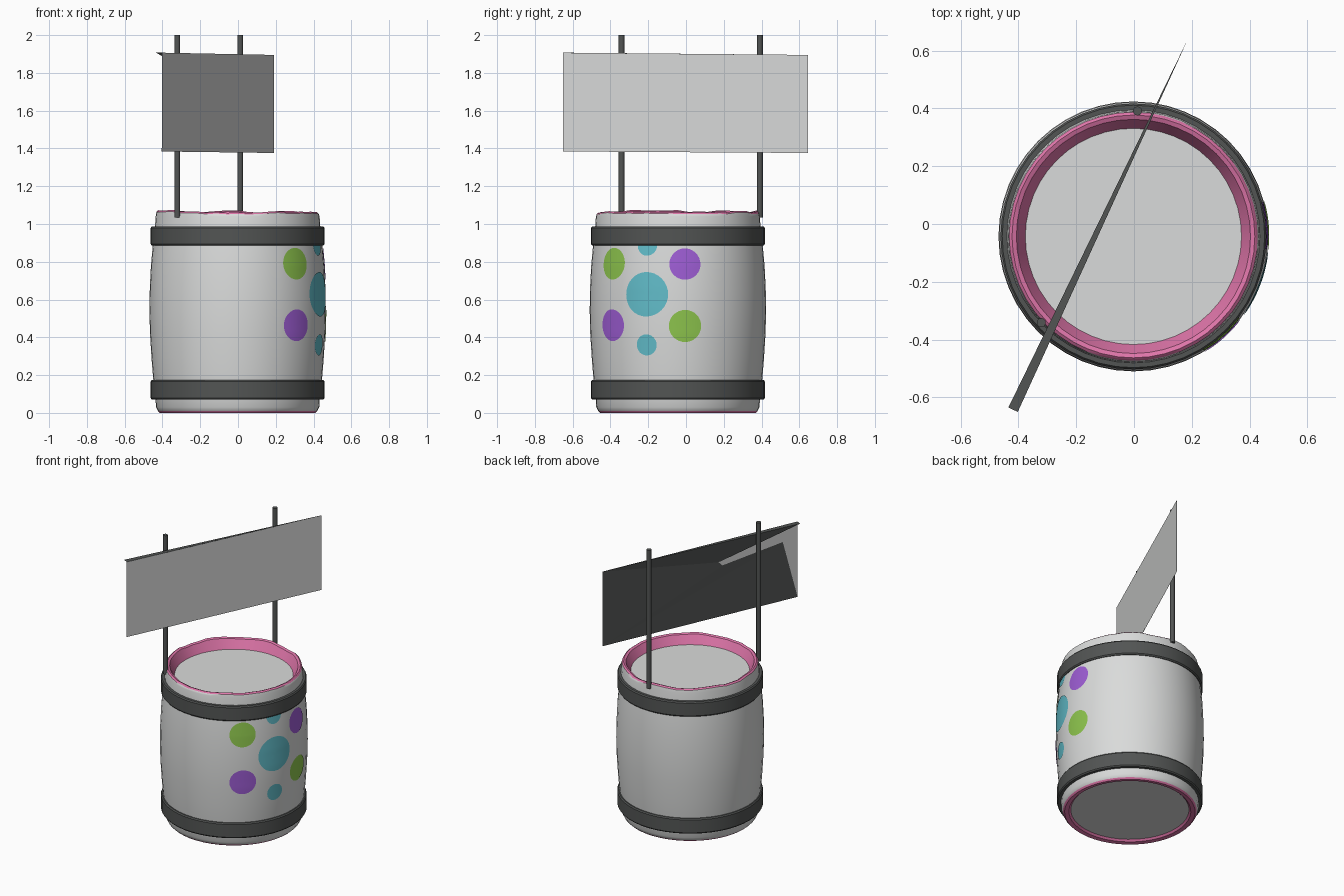
import bpy, bmesh, math, random
from mathutils import Vector

if "Cube" in bpy.data.objects:
    bpy.data.objects.remove(bpy.data.objects["Cube"])

random.seed(4)
CX, CY = -0.002, -0.043      # barrel axis
N = 48


def mat(name, r, g, b):
    m = bpy.data.materials.new(name)
    m.diffuse_color = (r, g, b, 1)
    m.use_nodes = True
    m.node_tree.nodes["Principled BSDF"].inputs["Base Color"].default_value = m.diffuse_color
    return m


LIGHT = mat("light_grey", 0.70, 0.71, 0.705)
DARK = mat("dark_grey", 0.085, 0.09, 0.088)
PINK = mat("pink", 0.74, 0.18, 0.40)
CYAN = mat("cyan", 0.12, 0.50, 0.58)
LIME = mat("lime", 0.27, 0.56, 0.075)
PURPLE = mat("purple", 0.34, 0.11, 0.66)


def make(name, verts, faces, mats, idx=None, smooth=None, fix=True):
    me = bpy.data.meshes.new(name)
    me.from_pydata([tuple(v) for v in verts], [], faces)
    for m in mats:
        me.materials.append(m)
    if idx:
        for p, i in zip(me.polygons, idx):
            p.material_index = i
    if fix:
        bm = bmesh.new()
        bm.from_mesh(me)
        bmesh.ops.recalc_face_normals(bm, faces=bm.faces)
        bm.to_mesh(me)
        bm.free()
    ob = bpy.data.objects.new(name, me)
    bpy.context.collection.objects.link(ob)
    if smooth:
        bpy.ops.object.select_all(action='DESELECT')
        ob.select_set(True)
        bpy.context.view_layer.objects.active = ob
        bpy.ops.object.shade_smooth_by_angle(angle=math.radians(smooth))
    return ob


def lathe(name, profile, mats, seg_mat, closed=False, caps=False, wave=None):
    verts, faces, idx = [], [], []
    k = len(profile)
    for j, (r, z) in enumerate(profile):
        for i in range(N):
            a = 2 * math.pi * i / N
            dz = wave[i] if wave and j in RIM else 0
            verts.append((CX + r * math.cos(a), CY + r * math.sin(a), z + dz))
    for j in range(k if closed else k - 1):
        for i in range(N):
            n, jn = (i + 1) % N, (j + 1) % k
            faces.append((j * N + i, j * N + n, jn * N + n, jn * N + i))
            idx.append(seg_mat[j])
    if caps:
        faces += [tuple(range(N)), tuple(range((k - 1) * N, k * N))]
        idx += [0, 0]
    return make(name, verts, faces, mats, idx, smooth=35)


# Barrel: bottom lid, pink chime, bulging wall, wavy pink rim, recessed top lid
wall = [(0.432, 0.03), (0.436, 0.09), (0.447, 0.18), (0.456, 0.29), (0.464, 0.42),
        (0.467, 0.54), (0.465, 0.66), (0.459, 0.78), (0.449, 0.89), (0.438, 0.98),
        (0.434, 1.04)]
profile = [(0.373, 0.016), (0.385, 0.004), (0.412, 0.0), (0.422, 0.01)] + wall + \
          [(0.430, 1.058), (0.420, 1.066), (0.405, 1.060), (0.374, 1.0)]
nw = len(wall)
RIM = {4 + nw, 5 + nw, 6 + nw}
seg = [1, 1, 1] + [0] * (nw + 1) + [1, 1, 1]
wave, step = [], 0
for i in range(N):           # each plank end is worn to a different height
    if i % 3 == 0:
        step = random.uniform(-0.006, 0.007)
    wave.append(step + random.uniform(-0.003, 0.002))
lathe("barrel", profile, [LIGHT, PINK], seg, caps=True, wave=wave)

# Metal hoops
for nm, z0, z1 in (("lower_hoop", 0.07, 0.175), ("upper_hoop", 0.885, 0.988)):
    lathe(nm, [(0.435, z0), (0.454, z0), (0.460, z0 + 0.008), (0.460, z1 - 0.008),
               (0.454, z1), (0.435, z1)], [DARK], [0] * 6, closed=True)


def wall_radius(z):
    for (r0, z0), (r1, z1) in zip(wall, wall[1:]):
        if z0 <= z <= z1:
            return r0 + (r1 - r0) * (z - z0) / (z1 - z0)
    return wall[-1][0]


# Painted dots wrapped on the barrel wall
def dot(name, deg, zc, rad, m, rings=5, sides=32):
    def on_wall(s, t):
        z = zc + t
        a = math.radians(deg) + s / 0.46
        r = wall_radius(z) + 0.003
        return (CX + r * math.cos(a), CY + r * math.sin(a), z)
    verts = [on_wall(0, 0)]
    for j in range(1, rings + 1):
        for i in range(sides):
            a = 2 * math.pi * i / sides
            verts.append(on_wall(rad * j / rings * math.cos(a), rad * j / rings * math.sin(a)))
    faces = [(0, 1 + i, 1 + (i + 1) % sides) for i in range(sides)]
    for j in range(rings - 1):
        b, c = 1 + j * sides, 1 + (j + 1) * sides
        faces += [(b + i, c + i, c + (i + 1) % sides, b + (i + 1) % sides) for i in range(sides)]
    make(name, verts, faces, [m], smooth=35, fix=False)


for nm, deg, z, r, m in (("dot_centre", -21, 0.628, 0.118, CYAN),
                         ("dot_top", -21, 0.888, 0.056, CYAN),
                         ("dot_bottom", -21, 0.36, 0.056, CYAN),
                         ("dot_upper_front", -48, 0.79, 0.084, LIME),
                         ("dot_upper_back", 4.7, 0.788, 0.083, PURPLE),
                         ("dot_lower_front", -48, 0.464, 0.084, PURPLE),
                         ("dot_lower_back", 4.7, 0.46, 0.085, LIME)):
    dot(nm, deg, z, r, m)

# Posts
for nm, x, y in (("back_post", 0.012, 0.391), ("front_post", -0.321, -0.341)):
    bpy.ops.mesh.primitive_cylinder_add(vertices=10, radius=0.016, depth=0.965,
                                        location=(x, y, 1.5175))
    ob = bpy.context.object
    ob.name = nm
    ob.data.materials.append(DARK)
    bpy.ops.object.shade_smooth_by_angle(angle=math.radians(40))

# Sign board: light plate with a dark, torn backing that lifts at one top corner
near, far = Vector((-0.402, -0.65, 0)), Vector((0.19, 0.645, 0))
back = Vector((-0.91, 0.416, 0))


def board(u, v, off=0.0):
    z = (1.907 - 0.012 * u) - v * (0.523 - 0.004 * u)
    return near.lerp(far, u) + back * off + Vector((0, 0, z))


make("sign_board", [board(0, 0), board(0, 1), board(1, 1), board(1, 0)],
     [(0, 1, 2, 3)], [LIGHT], fix=False)
o = 0.004
make("sign_backing",
     [board(0, 0), board(0, 0, 0.036), board(1, 0, 0.001), board(1, 1, 0.001), board(0, 1, o),
      board(0.076, 0.22, o), board(0.386, 0.325, o), board(0.406, 0.27, o)],
     [(0, 2, 1), (1, 2, 7), (7, 2, 6), (6, 2, 3), (6, 3, 5), (5, 3, 4)], [DARK], fix=False)
